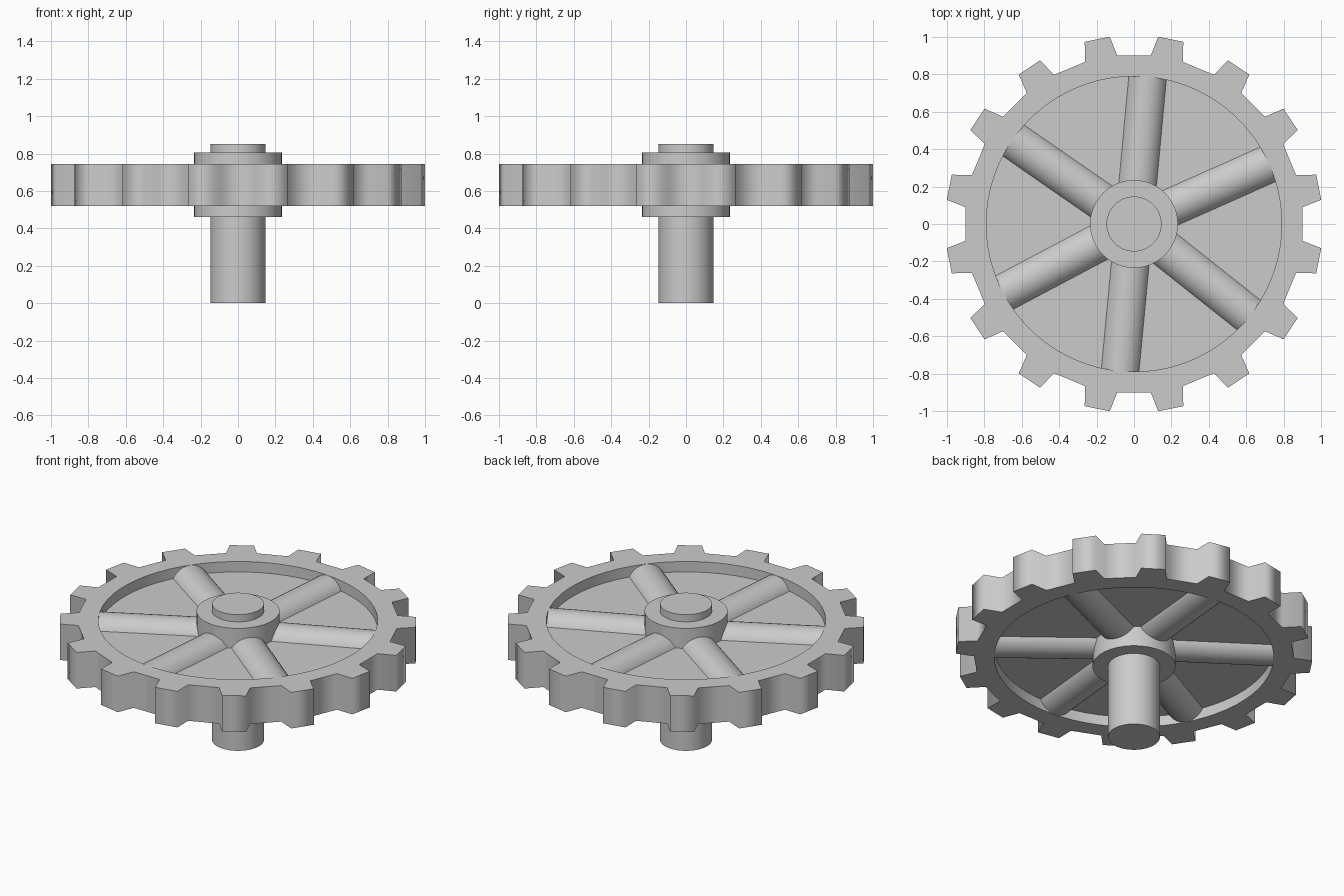
import bpy, bmesh
from math import sin, cos, radians, pi
from mathutils import Matrix

if "Cube" in bpy.data.objects:
    bpy.data.objects.remove(bpy.data.objects["Cube"])


def finish(name, bm, angle):
    bmesh.ops.recalc_face_normals(bm, faces=bm.faces)
    mesh = bpy.data.meshes.new(name)
    bm.to_mesh(mesh)
    bm.free()
    obj = bpy.data.objects.new(name, mesh)
    bpy.context.collection.objects.link(obj)
    bpy.ops.object.select_all(action='DESELECT')
    bpy.context.view_layer.objects.active = obj
    obj.select_set(True)
    bpy.ops.object.shade_smooth_by_angle(angle=radians(angle))
    return obj


def cylinder(name, radius, length, matrix, sides=32):
    bm = bmesh.new()
    bmesh.ops.create_cone(bm, cap_ends=True, segments=sides, radius1=radius,
                          radius2=radius, depth=length, matrix=matrix)
    return finish(name, bm, 40)


# Gear outline: four points per tooth (root, tip, tip, root)
TEETH = 16
outline = []
for i in range(TEETH):
    mid = 360 / TEETH * (i + 0.5)
    for offset, r in ((-5.55, 0.905), (-3.9, 1.009), (3.9, 1.009), (5.55, 0.905)):
        a = radians(mid + offset)
        outline.append((r * cos(a), r * sin(a)))
count = len(outline)


def circle(r):
    start = pi / count
    return [(r * cos(start + 2 * pi * k / count), r * sin(start + 2 * pi * k / count))
            for k in range(count)]


# Toothed rim with a recessed web on both faces
RIM_IN, BORE = circle(0.79), circle(0.13)
section = [(outline, 0.52), (outline, 0.745), (RIM_IN, 0.745), (RIM_IN, 0.68),
           (BORE, 0.68), (BORE, 0.585), (RIM_IN, 0.585), (RIM_IN, 0.52)]
bm = bmesh.new()
rings = [[bm.verts.new((x, y, z)) for x, y in pts] for pts, z in section]
for j, ring in enumerate(rings):
    nxt = rings[(j + 1) % len(rings)]
    for k in range(count):
        m = (k + 1) % count
        bm.faces.new((ring[k], ring[m], nxt[m], nxt[k]))
finish("toothed_rim", bm, 85)

# Round spokes half sunk in the web
for n, deg in enumerate((24, 84.7, 145.3, 207.9, 264.6, 321.6)):
    place = (Matrix.Translation((0, 0, 0.6325)) @ Matrix.Rotation(radians(deg), 4, 'Z')
             @ Matrix.Translation((0.45, 0, 0)) @ Matrix.Rotation(pi / 2, 4, 'Y'))
    cylinder(f"spoke_{n + 1}", 0.112, 0.70, place)

# Hub and axle
cylinder("hub", 0.235, 0.345, Matrix.Translation((0, 0, 0.6325)), 48)
cylinder("axle", 0.147, 0.85, Matrix.Translation((0, 0, 0.425)), 48)
